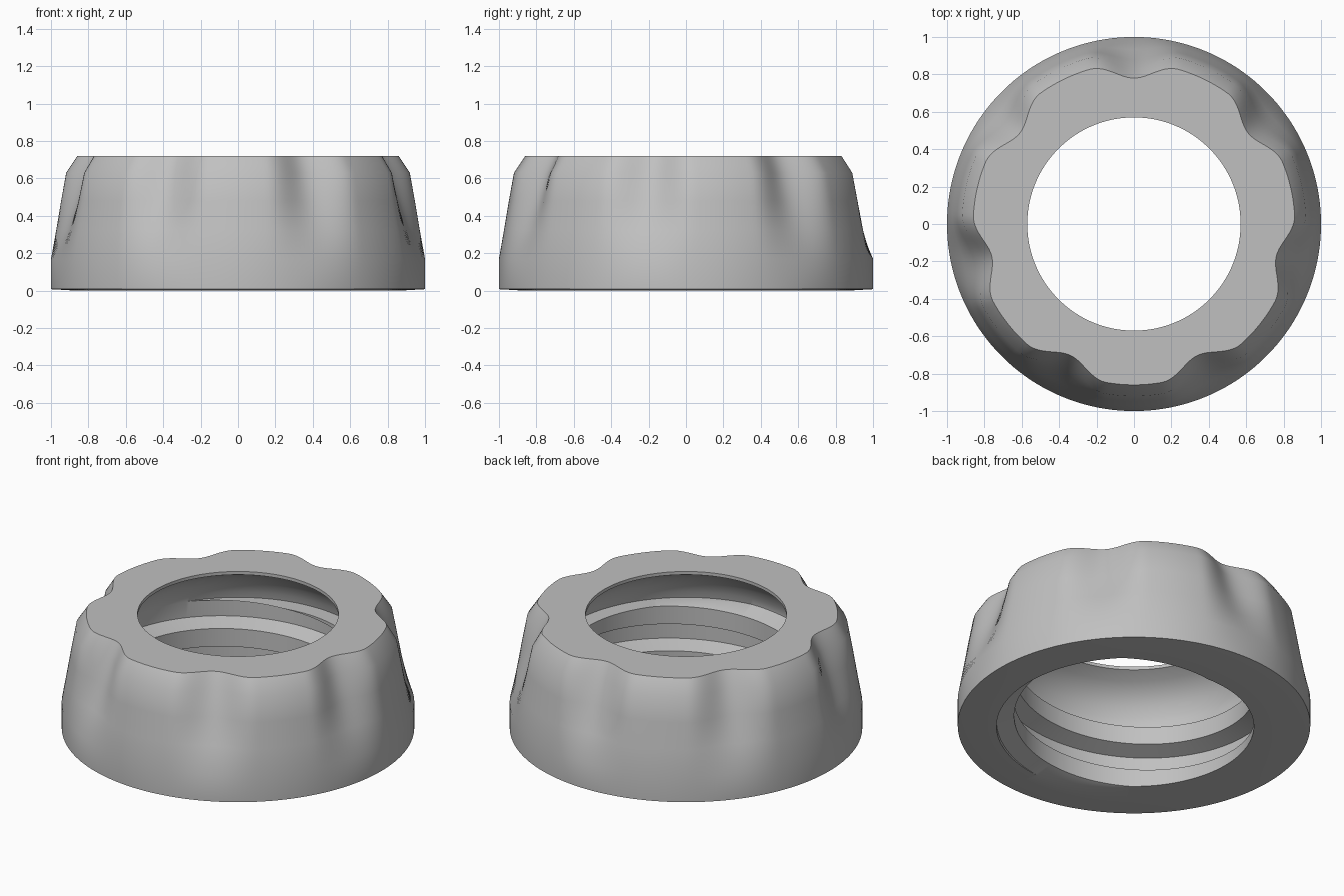
import bpy, bmesh, math

cube = bpy.data.objects.get("Cube")
if cube:
    bpy.data.objects.remove(cube, do_unlink=True)

COLUMNS = 252
NOTCHES = 7
PITCH = 0.28
THREAD_TOP = 0.46
THREAD_START = math.radians(-20)
# Thread tooth: fraction of the pitch, radius
TOOTH = [(0.18, 0.78), (0.30, 0.68), (0.70, 0.68), (0.82, 0.78)]

# Outer wall: radius, height, grip notch depth
OUTER = [(0.86, 0, 0), (1, 0.008, 0), (1, 0.17, 0), (0.973, 0.325, 0.04),
         (0.947, 0.48, 0.07), (0.92, 0.63, 0.095), (0.86, 0.72, 0.08)]
# Top opening and the domed relief above the thread: radius, height
RELIEF = [(0.57, 0.72), (0.57, 0.70), (0.64, 0.665), (0.70, 0.62),
          (0.745, 0.56), (0.77, 0.50), (0.78, THREAD_TOP)]


def notch(angle):
    """Rounded grip notch, 1 at its middle and 0 on the lobes."""
    step = math.tau / NOTCHES
    off = (angle - math.pi / 2 + step / 2) % step - step / 2
    half = math.radians(16)
    return math.cos(off / half * math.pi / 2) ** 2 if abs(off) < half else 0


def thread_radius(z, angle):
    u = (z / PITCH - (angle - THREAD_START) / math.tau) % 1
    for (u0, r0), (u1, r1) in zip(TOOTH, TOOTH[1:]):
        if u0 <= u <= u1:
            return r0 + (r1 - r0) * (u - u0) / (u1 - u0)
    return TOOTH[0][1]


def column(angle):
    """Closed cross-section of the ring at one angle."""
    points = [(r - depth * notch(angle), z) for r, z, depth in OUTER] + RELIEF
    turn = (angle - THREAD_START) / math.tau
    thread = []
    for j in range(-3, 4):
        for u, r in TOOTH:
            z = (j + turn + u) * PITCH
            clamped = min(max(z, 0), THREAD_TOP)
            thread.append((r if z == clamped else thread_radius(clamped, angle), clamped))
    return points + thread[::-1]


# Threaded ring
bm = bmesh.new()
rows = []
for i in range(COLUMNS + 1):
    a = math.tau * i / COLUMNS
    rows.append([bm.verts.new((r * math.cos(a), r * math.sin(a), z)) for r, z in column(a)])
for row, following in zip(rows, rows[1:]):
    n = len(row)
    for k in range(n):
        m = (k + 1) % n
        bm.faces.new((row[k], following[k], following[m], row[m]))
bmesh.ops.remove_doubles(bm, verts=bm.verts, dist=0.0002)
bmesh.ops.dissolve_degenerate(bm, dist=0.0001, edges=bm.edges)
bmesh.ops.recalc_face_normals(bm, faces=bm.faces)
mesh = bpy.data.meshes.new("threaded_ring")
bm.to_mesh(mesh)
bm.free()
ring = bpy.data.objects.new("threaded_ring", mesh)
bpy.context.collection.objects.link(ring)

# Grey finish
grey = bpy.data.materials.new("plain_grey")
grey.use_nodes = True
color = (0.53, 0.53, 0.53, 1)
grey.diffuse_color = color
grey.node_tree.nodes["Principled BSDF"].inputs["Base Color"].default_value = color
mesh.materials.append(grey)

# Smooth curves with crisp rims
bpy.ops.object.select_all(action="DESELECT")
ring.select_set(True)
bpy.context.view_layer.objects.active = ring
bpy.ops.object.shade_smooth_by_angle(angle=math.radians(25))
